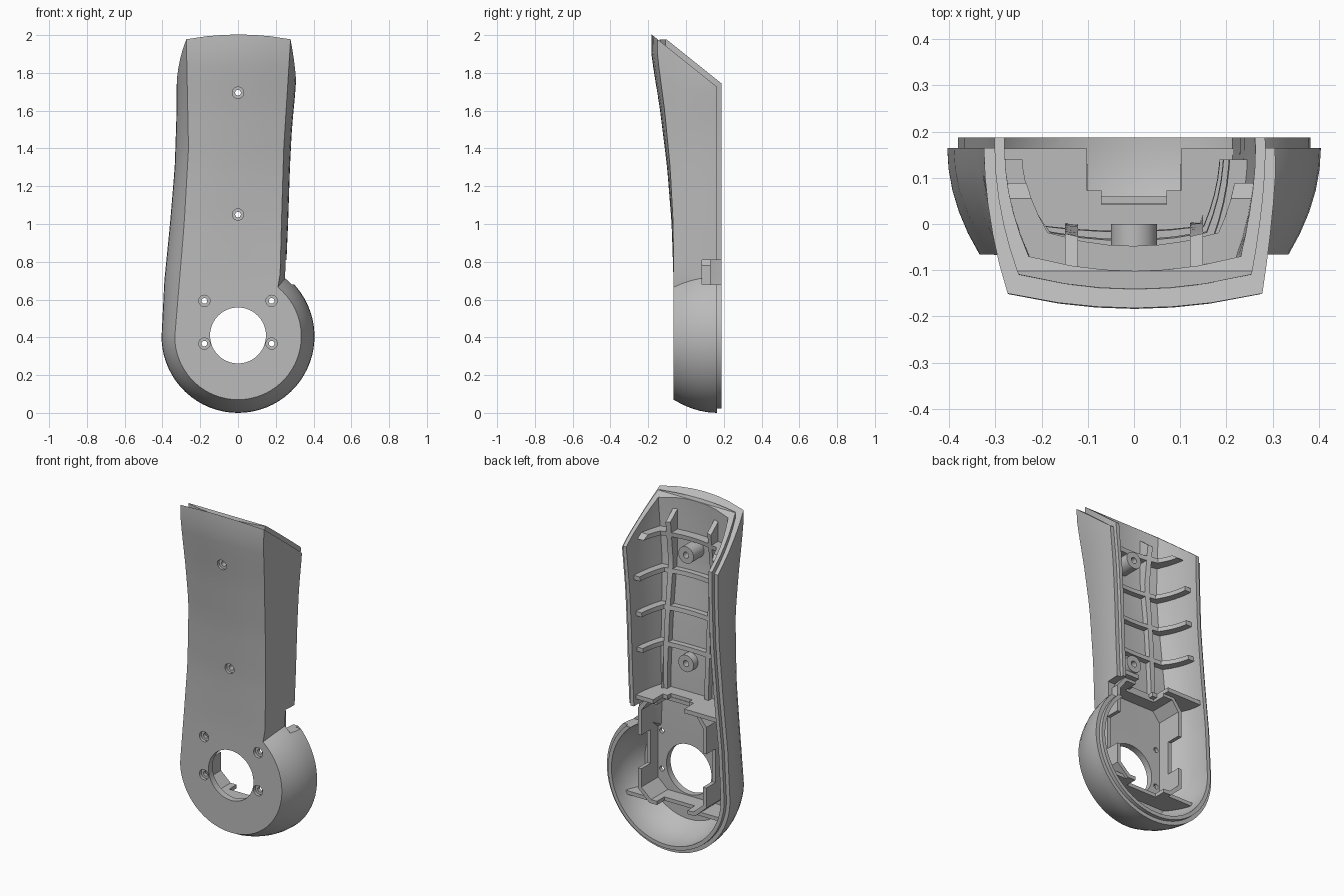
import bpy, bmesh, math
from mathutils import Vector

if "Cube" in bpy.data.objects:
    bpy.data.objects.remove(bpy.data.objects["Cube"], do_unlink=True)

grey = bpy.data.materials.new("plain grey")
grey.use_nodes = True
grey.diffuse_color = (0.5, 0.5, 0.5, 1)
grey.node_tree.nodes["Principled BSDF"].inputs["Base Color"].default_value = (0.5, 0.5, 0.5, 1)

BACK = 0.165      # rear plane of the outer wall
CENTRE = 0.405    # height of the round end's centre

# Half widths at the rear and at the front corner, and front depth, all by height
REAR_L = [(.4, .405), (.7, .39), (1, .36), (1.3, .335), (1.6, .325), (2.2, .325)]
FRONT_L = [(.4, .335), (.7, .31), (1, .285), (1.4, .262), (2.2, .278)]
REAR_R = [(.7, .252), (1, .265), (1.3, .275), (1.5, .285), (1.75, .308), (2.2, .308)]
FRONT_R = [(.7, .222), (1, .23), (1.4, .242), (1.97, .278), (2.2, .28)]
DEPTH = [(.7, -.066), (1, -.076), (1.3, -.1), (1.6, -.137), (1.8, -.169), (1.9, -.184), (2.2, -.178)]


def along(table, z):
    if z <= table[0][0]:
        return table[0][1]
    for (z0, v0), (z1, v1) in zip(table, table[1:]):
        if z <= z1:
            return v0 + (v1 - v0) * (z - z0) / (z1 - z0)
    return table[-1][1]


def mesh_object(name, bm):
    bmesh.ops.remove_doubles(bm, verts=bm.verts, dist=1e-5)
    bmesh.ops.recalc_face_normals(bm, faces=bm.faces)
    me = bpy.data.meshes.new(name)
    bm.to_mesh(me)
    bm.free()
    me.materials.append(grey)
    ob = bpy.data.objects.new(name, me)
    bpy.context.collection.objects.link(ob)
    return ob


def body(name, inset, rear, lift=None):
    """Closed body lofted from bottom to top, shrunk by inset, cut by the slanted top."""
    rows = [("arc", math.radians(-90 + 141 * i / 26)) for i in range(27)]
    rows += [("z", .735 + i * 1.465 / 20) for i in range(21)]

    def wall(side, row, s):
        kind, v = row
        radius = CENTRE - .07 * s * s - inset
        z = CENTRE + radius * math.sin(v) if kind == "arc" else v
        if kind == "arc" and (v <= 0 or side > 0):
            x = radius * math.cos(v)
        else:
            r, f = (REAR_L, FRONT_L) if side < 0 else (REAR_R, FRONT_R)
            x = along(r, z) + (along(f, z) - along(r, z)) * s * s - inset
        bulge = .032 * min(max((z - .7) / 1.2, 0), 1)
        grow = .85 + .95 * min(max((z - 1.6) / .3, 0), 1)
        front = along(DEPTH, z) + bulge + inset * grow
        return Vector((side * x, BACK + (front - BACK) * s, z)), bulge

    bm = bmesh.new()
    rings = []
    for row in rows:
        sides = []
        for side in (-1, 1):
            pts = [wall(side, row, s / 5)[0] for s in range(6)]
            sides.append([Vector((pts[0].x, rear, pts[0].z))] + pts)
        left, right = sides
        bulge = wall(1, row, 1)[1]
        mid = []
        for u in (-.6, -.3, 0, .3, .6):
            p = left[-1].lerp(right[-1], (u + 1) / 2)
            p.y -= bulge * (1 - u * u)
            mid.append(p)
        rings.append([bm.verts.new(p) for p in left + mid + right[::-1]])
    n = len(rings[0])
    for a, b in zip(rings, rings[1:]):
        for i in range(n):
            bm.faces.new((a[i], a[(i + 1) % n], b[(i + 1) % n], b[i]))
    bm.faces.new(rings[-1])
    bmesh.ops.remove_doubles(bm, verts=bm.verts, dist=1e-5)
    if lift is not None:
        bmesh.ops.bisect_plane(bm, geom=bm.verts[:] + bm.edges[:] + bm.faces[:],
                               plane_co=(0, -.178, 2 + lift), plane_no=(0, .8, 1), clear_outer=True)
        bmesh.ops.holes_fill(bm, edges=[e for e in bm.edges if e.is_boundary], sides=0)
    return mesh_object(name, bm)


def prism(name, outline, y0, y1):
    """Outline in x and z, extruded along y."""
    bm = bmesh.new()
    a = [bm.verts.new((x, y0, z)) for x, z in outline]
    b = [bm.verts.new((x, y1, z)) for x, z in outline]
    bm.faces.new(a)
    bm.faces.new(b)
    for i in range(len(a)):
        j = (i + 1) % len(a)
        bm.faces.new((a[i], a[j], b[j], b[i]))
    return mesh_object(name, bm)


def box(name, x0, x1, y0, y1, z0, z1):
    return prism(name, [(x0, z0), (x1, z0), (x1, z1), (x0, z1)], y0, y1)


def rod(name, x, z, r, y0, y1, sides=32):
    angles = [math.tau * i / sides for i in range(sides)]
    return prism(name, [(x + r * math.cos(t), z + r * math.sin(t)) for t in angles], y0, y1)


def combine(ob, operation, tool):
    """Apply a boolean, then drop the tool."""
    mod = ob.modifiers.new("bool", "BOOLEAN")
    mod.operation, mod.solver, mod.object = operation, "EXACT", tool
    dg = bpy.context.evaluated_depsgraph_get()
    me = bpy.data.meshes.new_from_object(ob.evaluated_get(dg))
    ob.modifiers.clear()
    ob.data = me
    bpy.data.objects.remove(tool, do_unlink=True)


def clip(ob, inset):
    combine(ob, "INTERSECT", body("clip", inset, .18, -.03))


# Shell: outer wall with a raised inner lip, hollowed from the rear and top
shell = body("shell", 0, BACK, 0)
lip = body("lip", .023, .187, .037)
combine(lip, "DIFFERENCE", box("lip_trim", -.6, .6, -.4, .4, 1.976, 2.3))
combine(shell, "UNION", lip)
combine(shell, "DIFFERENCE", body("cavity", .045, .3))
combine(shell, "DIFFERENCE", box("side_notch", .13, .5, .085, .3, .68, .81))
combine(shell, "DIFFERENCE", rod("round_opening", 0, .41, .148, -.3, .1, 64))

# Screw holes with a wider recess at the front
screws = [(0, 1.695), (0, 1.05)] + [(x, z) for x in (-.178, .178) for z in (.367, .593)]
for x, z in screws:
    y = along(DEPTH, z)
    combine(shell, "DIFFERENCE", rod("recess", x, z, .03, -.3, y + .018, 24))
    combine(shell, "DIFFERENCE", rod("bore", x, z, .015, -.3, .1, 24))

parts = [shell]

# Rib lattice following the inner wall
ribs = []
for z in (1.13, 1.34, 1.55, 1.77):
    ribs.append(box("cross_rib", -.5, .5, -.3, .14, z - .013, z + .013))
for x in (-.135, .135):
    ribs.append(box("long_rib", x - .014, x + .014, -.3, .125, .87, 1.93))
for rib in ribs:
    clip(rib, .035)
    combine(rib, "DIFFERENCE", body("rib_core", .083, .4))
parts += ribs

# Screw bosses
for z in (1.05, 1.695):
    boss = rod("screw_boss", 0, z, .05, along(DEPTH, z) + .03, 0)
    combine(boss, "DIFFERENCE", rod("bore", 0, z, .018, -.3, .1, 24))
    parts.append(boss)

# Shelf closing off the round end, with a U-shaped cutout
shelf = box("upper_shelf", -.5, .5, -.3, .163, .845, .87)
clip(shelf, .035)
combine(shelf, "DIFFERENCE", box("cutout", -.07, .07, .042, .3, .8, .9))
combine(shelf, "DIFFERENCE", box("cutout", -.102, .102, .072, .3, .8, .9))
parts.append(shelf)

# Lower shelf either side of the frame
lower = box("lower_shelf", -.5, .5, -.3, .11, .232, .254)
clip(lower, .035)
combine(lower, "DIFFERENCE", box("cutout", -.1, .1, .06, .3, .1, .3))
parts.append(lower)


def frame_outline(t):
    half = [(.15 - t / 2, .232 + t), (.225 - t, .3 + t / 2), (.225 - t, .78 - t / 2), (.17 - t / 2, .85 - t)]
    return half + [(-x, z) for x, z in half[::-1]]


# Mounting frame around the opening
frame = prism("mounting_frame", frame_outline(0), -.045, .13)
combine(frame, "DIFFERENCE", prism("frame_core", frame_outline(.022), -.2, .3))
combine(frame, "DIFFERENCE", box("side_cutout", -.5, .5, .045, .3, .42, .62))
combine(frame, "DIFFERENCE", box("end_cutout", -.1, .1, .045, .3, .1, .95))
clip(frame, .02)
parts.append(frame)

# Shading
for ob in parts:
    bpy.ops.object.select_all(action="DESELECT")
    ob.select_set(True)
    bpy.context.view_layer.objects.active = ob
    bpy.ops.object.shade_smooth_by_angle(angle=math.radians(28))
